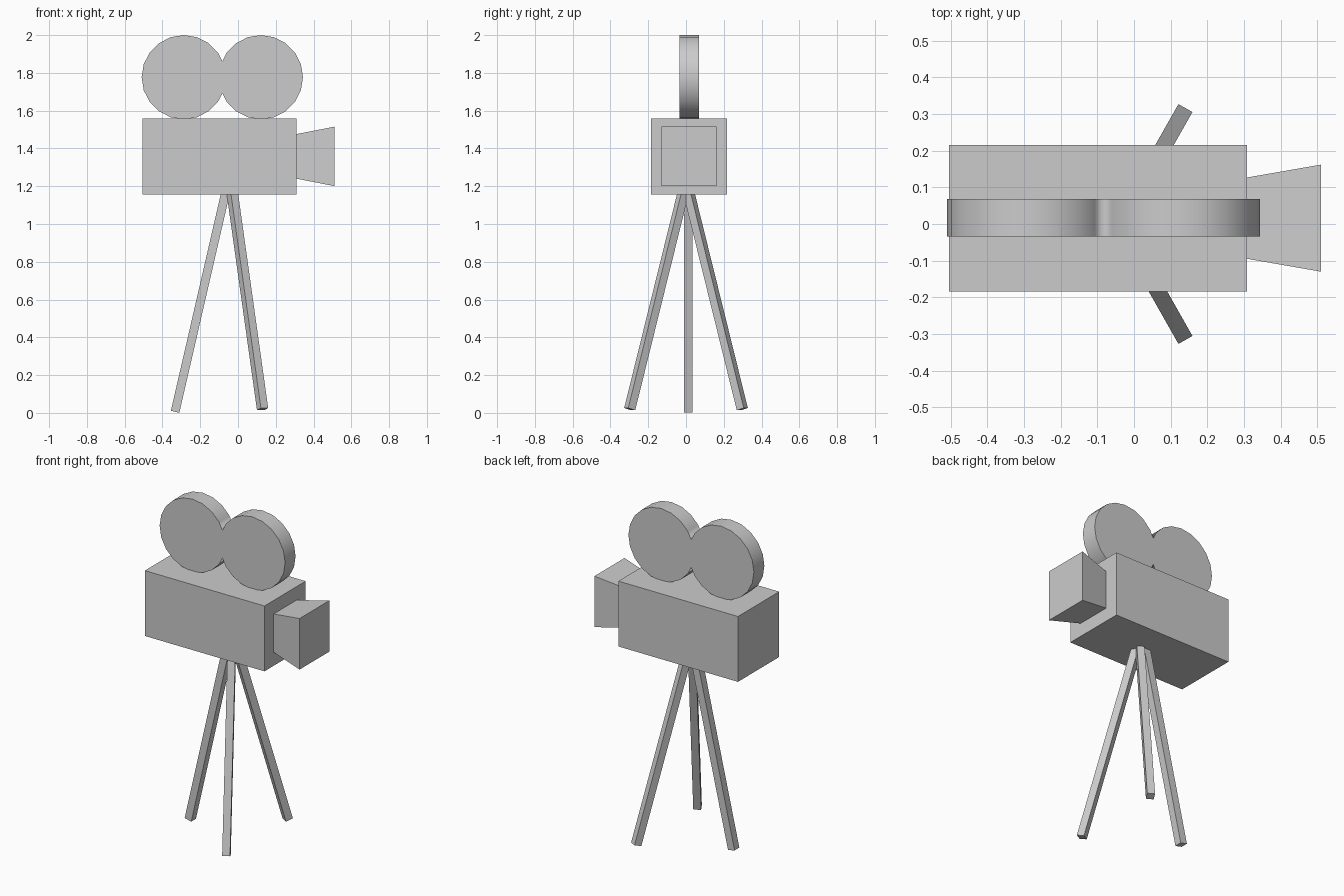
import bpy, bmesh, math
from mathutils import Vector, Matrix

if "Cube" in bpy.data.objects:
    bpy.data.objects.remove(bpy.data.objects["Cube"])

CY = 0.016  # mid plane of the camera


def make_object(name, bm):
    bmesh.ops.recalc_face_normals(bm, faces=bm.faces)
    mesh = bpy.data.meshes.new(name)
    bm.to_mesh(mesh)
    bm.free()
    obj = bpy.data.objects.new(name, mesh)
    bpy.context.collection.objects.link(obj)
    return obj


def box(name, size, matrix):
    bm = bmesh.new()
    bmesh.ops.create_cube(bm, size=1)
    bmesh.ops.scale(bm, vec=size, verts=bm.verts)
    bm.transform(matrix)
    return make_object(name, bm)


def leg(name, foot, top, width):
    """Square bar from foot to top, sides aligned with its lean direction."""
    foot, top = Vector(foot), Vector(top)
    z = (top - foot).normalized()
    y = z.cross(Vector((z.x, z.y, 0))).normalized()
    x = y.cross(z)
    rot = Matrix((x, y, z)).transposed().to_4x4()
    box(name, (width, width, (top - foot).length),
        Matrix.Translation((foot + top) / 2) @ rot)


# Camera body
box("camera_body", (0.814, 0.4, 0.402), Matrix.Translation((-0.098, CY, 1.358)))

# Flared lens hood
bm = bmesh.new()
rings = []
for x, hy, hz in ((0.309, 0.111, 0.118), (0.51, 0.146, 0.157)):
    rings.append([bm.verts.new((x, CY + a * hy, 1.358 + b * hz))
                  for a, b in ((-1, -1), (1, -1), (1, 1), (-1, 1))])
back, front = rings
bm.faces.new(back)
bm.faces.new(front)
for i in range(4):
    j = (i + 1) % 4
    bm.faces.new((back[i], back[j], front[j], front[i]))
make_object("lens_hood", bm)

# Twin film reels: one reel trimmed at the seam and mirrored
SEAM, RADIUS, OFFSET = -0.083, 0.223, 0.204
bm = bmesh.new()
bmesh.ops.create_cone(bm, cap_ends=True, segments=20, radius1=RADIUS,
                      radius2=RADIUS, depth=0.102)
bm.transform(Matrix.Translation((-OFFSET, 0, 0)) @ Matrix.Rotation(math.pi / 2, 4, 'X'))
bmesh.ops.bisect_plane(bm, geom=bm.verts[:] + bm.edges[:] + bm.faces[:],
                       plane_co=(0, 0, 0), plane_no=(1, 0, 0), clear_outer=True)
reels = make_object("film_reels", bm)
reels.location = (SEAM, 0.0175, 2.0 - RADIUS)
mirror = reels.modifiers.new("mirror", 'MIRROR')
mirror.use_clip = True
bpy.context.view_layer.objects.active = reels
reels.select_set(True)
bpy.ops.object.shade_smooth_by_angle(angle=math.radians(30))

# Tripod: one rear leg and a splayed front pair
leg("rear_leg", (-0.333, 0.012, 0.006), (-0.065, 0.012, 1.17), 0.046)
for side, name in ((1, "front_leg_left"), (-1, "front_leg_right")):
    leg(name, (0.13, side * 0.298, 0.02), (-0.031, side * 0.014, 1.17), 0.044)
